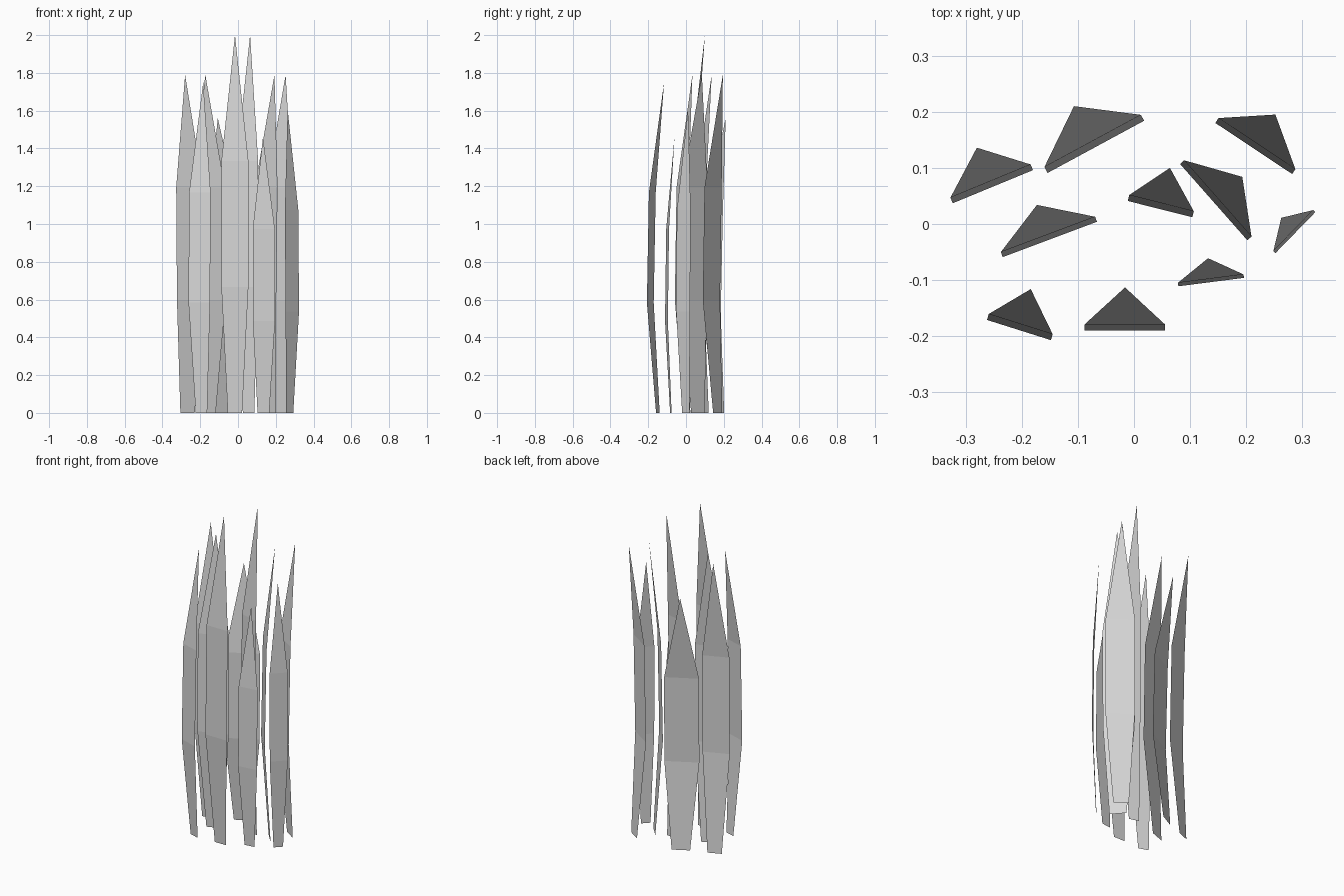
import bpy
from mathutils import Vector

grey = bpy.data.materials.new("light_grey")
grey.diffuse_color = (0.68, 0.68, 0.68, 1)

# Blade rows: belly left x, y; belly right x, y; tip x, y; height
BLADES = [
    (-0.088, -0.190, 0.055, -0.190, -0.016, -0.113, 2.00),
    (-0.323, 0.037, -0.180, 0.096, -0.280, 0.136, 1.79),
    (-0.154, 0.091, 0.018, 0.184, -0.107, 0.210, 1.56),
    (-0.234, -0.059, -0.066, 0.004, -0.173, 0.034, 1.79),
    (-0.262, -0.171, -0.148, -0.207, -0.184, -0.116, 1.75),
    (-0.011, 0.041, 0.104, 0.012, 0.064, 0.100, 2.00),
    (0.082, 0.107, 0.202, -0.029, 0.193, 0.084, 1.79),
    (0.145, 0.180, 0.282, 0.089, 0.252, 0.195, 1.79),
    (0.079, -0.111, 0.196, -0.096, 0.132, -0.061, 1.46),
    (0.252, -0.052, 0.323, 0.021, 0.2625, 0.011, 1.61),
]

# Cross rows: height fraction, width fraction, backward lean fraction
ROWS = [(0, 0.53, 0.55), (1 / 3, 1, 0), (2 / 3, 1, 0.145)]


def grass_blade(number, lx, ly, rx, ry, tx, ty, height):
    left, right = Vector((lx, ly, 0)), Vector((rx, ry, 0))
    mid, half = (left + right) / 2, (right - left) / 2
    lean = Vector((tx, ty, 0)) - mid
    verts = []
    for h, w, d in ROWS:
        centre = mid + lean * d + Vector((0, 0, height * h))
        verts += [centre - half * w, centre + half * w]
    verts.append(Vector((tx, ty, height)))
    faces = [(0, 1, 3, 2), (2, 3, 5, 4), (4, 5, 6)]
    mesh = bpy.data.meshes.new(f"grass_blade_{number}")
    mesh.from_pydata(verts, [], faces)
    mesh.materials.append(grey)
    obj = bpy.data.objects.new(mesh.name, mesh)
    bpy.context.collection.objects.link(obj)


# Clump of thin, curved blades
for i, blade in enumerate(BLADES, 1):
    grass_blade(i, *blade)
